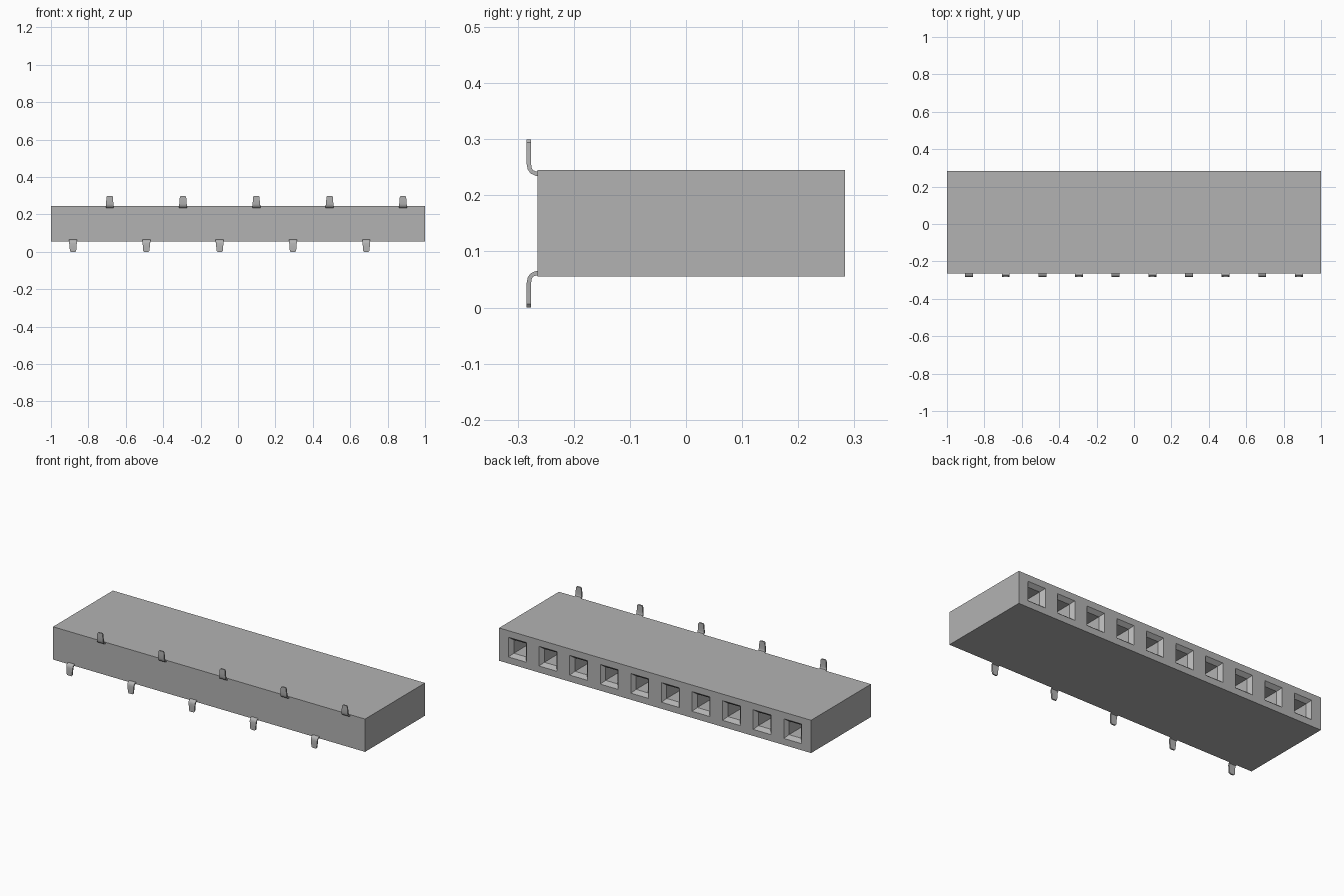
import bpy
import bmesh
from mathutils import Vector

default = bpy.data.objects.get("Cube")
if default:
    bpy.data.objects.remove(default, do_unlink=True)

grey = bpy.data.materials.new("plain grey")
grey.use_nodes = True
COLOR = (0.45, 0.45, 0.45, 1)
grey.diffuse_color = COLOR
grey.node_tree.nodes["Principled BSDF"].inputs["Base Color"].default_value = COLOR

PITCH = 0.196
COLUMNS = [(i - 4.5) * PITCH for i in range(10)]
FRONT, BACK = -0.265, 0.283
BOTTOM, TOP = 0.055, 0.245
MID_Z = (BOTTOM + TOP) / 2


def make_object(name, bm):
    bmesh.ops.recalc_face_normals(bm, faces=bm.faces)
    mesh = bpy.data.meshes.new(name)
    bm.to_mesh(mesh)
    bm.free()
    mesh.materials.append(grey)
    obj = bpy.data.objects.new(name, mesh)
    bpy.context.collection.objects.link(obj)
    return obj


def cut(bm, point, normal):
    bmesh.ops.bisect_plane(bm, geom=bm.verts[:] + bm.edges[:] + bm.faces[:],
                           plane_co=point, plane_no=normal)


def sink(bm, face, depth, scale):
    """Push a face inward, scaling it about its centre."""
    center = face.calc_center_median()
    new = bmesh.ops.extrude_discrete_faces(bm, faces=[face])["faces"][0]
    for v in new.verts:
        v.co = center + (v.co - center) * scale + Vector((0, -depth, 0))
    return new


def build_housing():
    bm = bmesh.new()
    bmesh.ops.create_cube(bm, size=1)
    for v in bm.verts:
        v.co.x *= 2
        v.co.y = BACK if v.co.y > 0 else FRONT
        v.co.z = TOP if v.co.z > 0 else BOTTOM
    # Outline the square socket mouths
    half = 0.057
    for s in (-half, half):
        cut(bm, (0, 0, MID_Z + s), (0, 0, 1))
        for x in COLUMNS:
            cut(bm, (x + s, 0, 0), (1, 0, 0))
    mouths = []
    for f in bm.faces:
        c = f.calc_center_median()
        if c.y > BACK - 0.001 and abs(c.z - MID_Z) < 0.01:
            if min(abs(c.x - x) for x in COLUMNS) < 0.01:
                mouths.append(f)
    # Funnel entry followed by a straight hole
    for f in mouths:
        throat = sink(bm, f, 0.022, 0.68)
        sink(bm, throat, 0.2, 1)
    make_object("housing", bm)


def build_pin(name, x, up):
    # Side path as (y, height above the ground), half width at each station
    outer = [(-0.255, 0.066, 0.021), (-0.268, 0.065, 0.021),
             (-0.277, 0.061, 0.021), (-0.282, 0.054, 0.021),
             (-0.284, 0.044, 0.020), (-0.284, 0.022, 0.018),
             (-0.284, 0.006, 0.017), (-0.284, 0, 0.012)]
    inner = [(-0.255, 0.058), (-0.268, 0.057), (-0.273, 0.055), (-0.275, 0.051),
             (-0.276, 0.044), (-0.276, 0.022), (-0.276, 0.006), (-0.276, 0)]
    bm = bmesh.new()
    rings = []
    for (yo, zo, w), (yi, zi) in zip(outer, inner):
        ring = []
        for sx, y, z in ((-w, yo, zo), (w, yo, zo), (w, yi, zi), (-w, yi, zi)):
            height = 2 * MID_Z - z if up else z
            ring.append(bm.verts.new((x + sx, y, height)))
        rings.append(ring)
    for a, b in zip(rings, rings[1:]):
        for i in range(4):
            j = (i + 1) % 4
            bm.faces.new((a[i], a[j], b[j], b[i]))
    bm.faces.new(rings[0])
    bm.faces.new(rings[-1])
    obj = make_object(name, bm)
    bpy.ops.object.select_all(action="DESELECT")
    obj.select_set(True)
    bpy.context.view_layer.objects.active = obj
    bpy.ops.object.shade_smooth_by_angle(angle=0.6)


build_housing()
# Legs alternate between the lower and upper edge
for i, x in enumerate(COLUMNS):
    upper = i % 2 == 1
    build_pin(f"{'upper' if upper else 'lower'}_pin_{i // 2 + 1}", x, upper)
